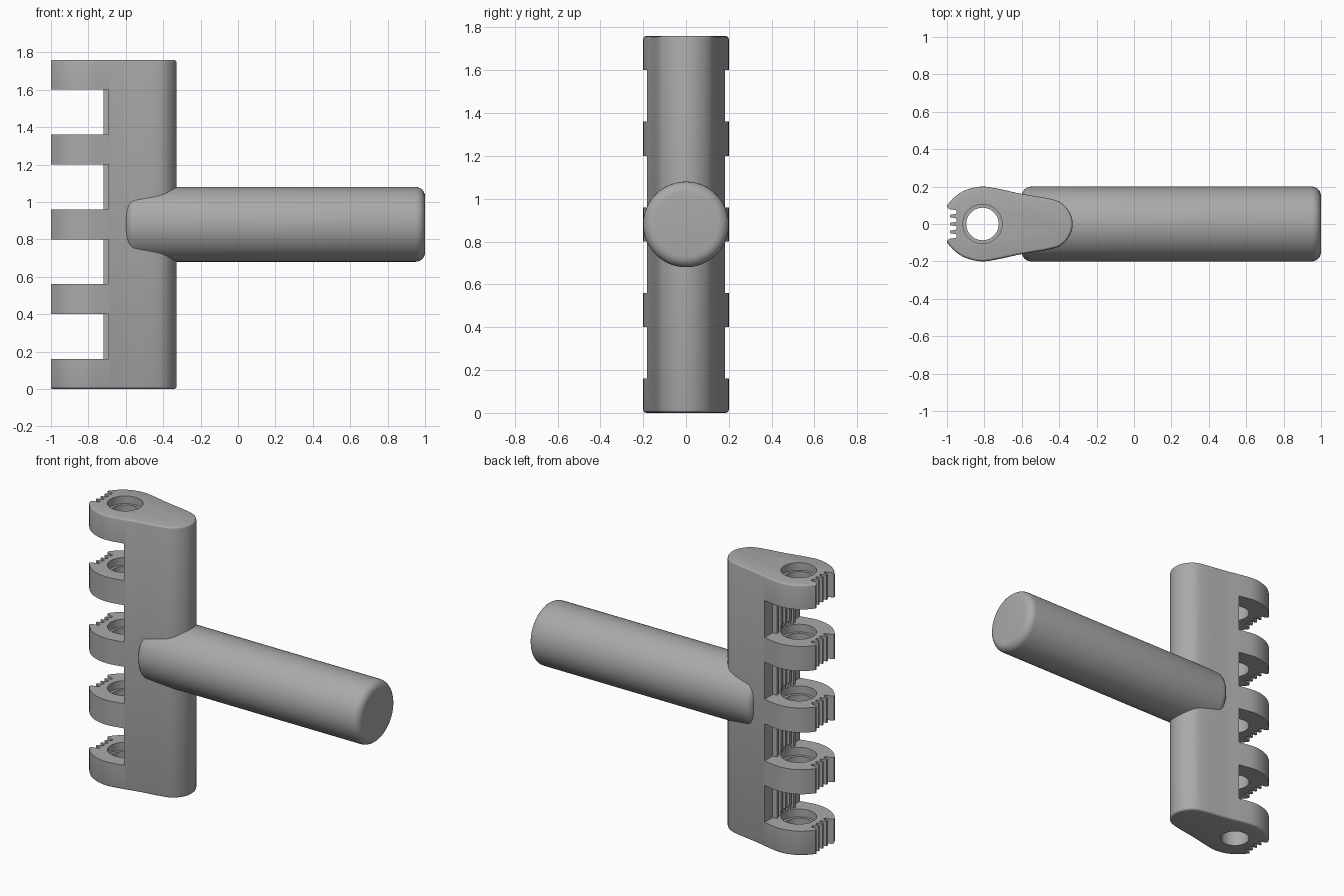
import bpy, bmesh, math
from mathutils import Vector, Matrix

cube = bpy.data.objects.get("Cube")
if cube:
    bpy.data.objects.remove(cube, do_unlink=True)

HEIGHT = 1.76
PITCH, FINGER = 0.40, 0.16
HINGE_X = -0.81

grey = bpy.data.materials.new("plain grey")
grey.use_nodes = True
COLOR = (0.4, 0.4, 0.4, 1)
grey.diffuse_color = COLOR
grey.node_tree.nodes["Principled BSDF"].inputs["Base Color"].default_value = COLOR


def finish(bm, name):
    bmesh.ops.recalc_face_normals(bm, faces=bm.faces)
    mesh = bpy.data.meshes.new(name)
    bm.to_mesh(mesh)
    bm.free()
    mesh.materials.append(grey)
    obj = bpy.data.objects.new(name, mesh)
    bpy.context.collection.objects.link(obj)
    return obj


def prism(name, outline, z0, z1, bevel=0):
    """Extrude an XY outline from z0 to z1, optionally rounding both rims."""
    bm = bmesh.new()
    face = bm.faces.new([bm.verts.new((x, y, z0)) for x, y in outline])
    ext = bmesh.ops.extrude_face_region(bm, geom=[face])
    top = [g for g in ext["geom"] if isinstance(g, bmesh.types.BMVert)]
    bmesh.ops.translate(bm, verts=top, vec=(0, 0, z1 - z0))
    bmesh.ops.recalc_face_normals(bm, faces=bm.faces)
    if bevel:
        rims = [e for e in bm.edges if abs(e.verts[0].co.z - e.verts[1].co.z) < 1e-6]
        bmesh.ops.bevel(bm, geom=rims, offset=bevel, segments=3,
                        profile=0.5, affect='EDGES')
    return finish(bm, name)


def circle(x, r, n=48):
    return [(x + r * math.cos(i * math.tau / n), r * math.sin(i * math.tau / n))
            for i in range(n)]


def smooth_loop(points, steps=5):
    """Closed Catmull-Rom curve through the points."""
    p = [Vector(q) for q in points]
    n, out = len(p), []
    for i in range(n):
        a, b, c, d = p[i - 1], p[i], p[(i + 1) % n], p[(i + 2) % n]
        for s in range(steps):
            t = s / steps
            out.append(0.5 * (2 * b + (c - a) * t + (2 * a - 5 * b + 4 * c - d) * t * t
                              + (3 * b - a - 3 * c + d) * t ** 3))
    return out


def toothed(edge, base, tip, centres, w0, w1):
    """Cutter outline whose right side steps between edge, base and tip."""
    pts = [(-1.2, -0.4), (edge, -0.4)]
    for y in centres:
        pts += [(base, y - w0), (tip, y - w1), (tip, y + w1), (base, y + w0)]
    return pts + [(edge, 0.4), (-1.2, 0.4)]


def cut(obj, cutter):
    cutter.hide_render = True
    mod = obj.modifiers.new("cut", 'BOOLEAN')
    mod.operation, mod.solver, mod.object = 'DIFFERENCE', 'EXACT', cutter
    bpy.context.view_layer.objects.active = obj
    bpy.ops.object.modifier_apply(modifier=mod.name)
    bpy.data.objects.remove(cutter, do_unlink=True)


def shade(obj, degrees):
    bpy.ops.object.select_all(action='DESELECT')
    obj.select_set(True)
    bpy.context.view_layer.objects.active = obj
    bpy.ops.object.shade_smooth_by_angle(angle=math.radians(degrees))


# Teardrop hinge body with softly rounded rims
half = [(-1.02, 0.06), (-0.995, 0.105), (-0.95, 0.152), (-0.89, 0.185), (-0.81, 0.2),
        (-0.72, 0.187), (-0.61, 0.163), (-0.45, 0.135), (-0.385, 0.11), (-0.342, 0.058)]
outline = [(-1.03, 0)] + half + [(-0.328, 0)] + [(x, -y) for x, y in reversed(half)]
body = prism("hinge_body", smooth_loop(outline), 0, HEIGHT, bevel=0.016)

# Gear notches along the finger tips
flat = [(-1.2, -0.4), (-1.0, -0.4), (-1.0, -0.088)]
notch = toothed(-1.0, -0.985, -0.95, (-0.064, -0.021, 0.021, 0.064), 0.015, 0.009)[2:-2]
tip_cut = flat + notch + [(-1.0, 0.088), (-1.0, 0.4), (-1.2, 0.4)]
cut(body, prism("tip_cutter", tip_cut, -0.1, HEIGHT + 0.1))

# Slots between the fingers, with vertical ribs on the back wall
ribs = [(-1.2, -0.4), (-0.692, -0.4)]
for i in range(-2, 3):
    y = i * 0.043
    ribs += [(-0.692, y - 0.015), (-0.72, y - 0.009),
             (-0.72, y + 0.009), (-0.692, y + 0.015)]
ribs += [(-0.692, 0.4), (-1.2, 0.4)]
for i in range(4):
    z = i * PITCH + FINGER
    cut(body, prism("slot_cutter", ribs, z, z + PITCH - FINGER))

# Pin hole and a shallow counterbore on top of each finger
for i in range(5):
    z = i * PITCH
    cut(body, prism("pin_cutter", circle(HINGE_X, 0.087), z - 0.03, z + FINGER + 0.03))
    cut(body, prism("bore_cutter", circle(HINGE_X, 0.105), z + FINGER - 0.05, z + FINGER + 0.03))
shade(body, 28)

# Round handle with rounded ends
bm = bmesh.new()
bmesh.ops.create_cone(bm, cap_ends=True, segments=72, radius1=0.2, radius2=0.2, depth=1.6,
                      matrix=Matrix.Translation((0.2, 0, HEIGHT / 2))
                      @ Matrix.Rotation(math.pi / 2, 4, 'Y'))
rims = [e for e in bm.edges if abs(e.verts[0].co.x - e.verts[1].co.x) < 1e-4]
bmesh.ops.bevel(bm, geom=rims, offset=0.05, segments=6, profile=0.5, affect='EDGES')
handle = finish(bm, "handle")
shade(handle, 30)
